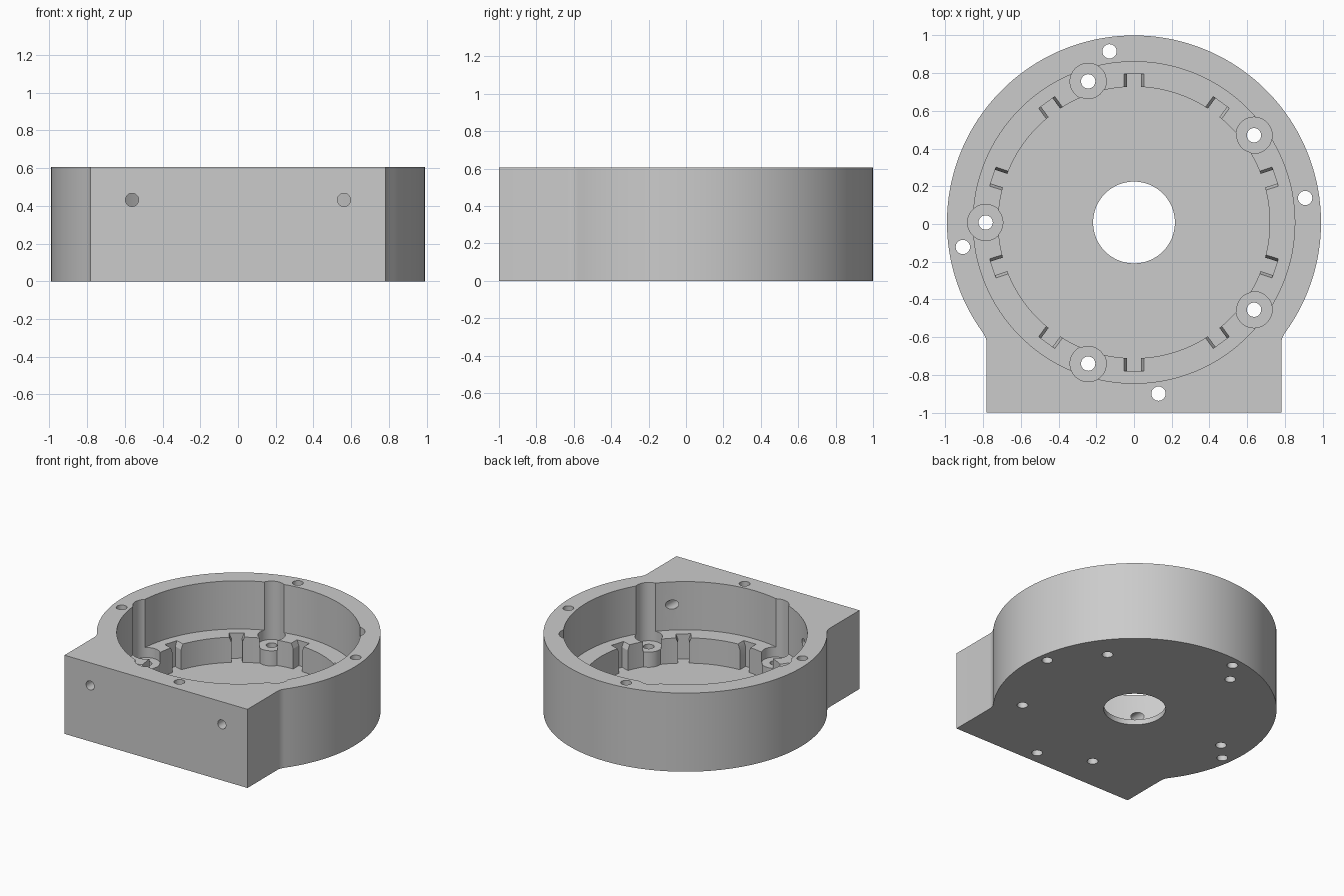
import bpy, bmesh, math
from mathutils import Matrix

if "Cube" in bpy.data.objects:
    bpy.data.objects.remove(bpy.data.objects["Cube"], do_unlink=True)

CY, R, H = 0.008, 0.992, 0.607      # ring centre, outer radius, height
LEDGE, FLOOR, SEAT = 0.235, 0.04, 0.157
BORE, WELL, SLOT_R = 0.853, 0.72, 0.787

grey = bpy.data.materials.new("grey")
grey.use_nodes = True
colour = (0.6, 0.6, 0.6, 1)
grey.diffuse_color = colour
grey.node_tree.nodes["Principled BSDF"].inputs["Base Color"].default_value = colour


def prism(bm, outline, z0, z1, matrix=None):
    """Extrude a flat outline from z0 to z1."""
    face = bm.faces.new([bm.verts.new((x, y, z0)) for x, y in outline])
    ext = bmesh.ops.extrude_face_region(bm, geom=[face])["geom"]
    top = [v for v in ext if isinstance(v, bmesh.types.BMVert)]
    bmesh.ops.translate(bm, verts=top, vec=(0, 0, z1 - z0))
    if matrix:
        bmesh.ops.transform(bm, matrix=matrix, verts=list(face.verts) + top)


def arc(r, cx, cy, start, end, n):
    angles = [start + (end - start) * i / n for i in range(n + 1)]
    return [(cx + r * math.cos(a), cy + r * math.sin(a)) for a in angles]


def circle(r, cx=0, cy=CY, n=32):
    return arc(r, cx, cy, 0, math.tau, n)[:-1]


def make(name, bm):
    bmesh.ops.recalc_face_normals(bm, faces=bm.faces[:])
    mesh = bpy.data.meshes.new(name)
    bm.to_mesh(mesh)
    bm.free()
    mesh.materials.append(grey)
    obj = bpy.data.objects.new(name, mesh)
    bpy.context.collection.objects.link(obj)
    return obj


def combine(operation, parts):
    """Apply a boolean of several prisms (outline, z0, z1[, matrix]) to the housing."""
    bm = bmesh.new()
    for part in parts:
        prism(bm, *part)
    tool = make("cutter", bm)
    tool.hide_render = True
    mod = housing.modifiers.new(operation, "BOOLEAN")
    mod.operation, mod.solver, mod.object = operation, "EXACT", tool
    bpy.ops.object.modifier_apply(modifier=mod.name)
    bpy.data.objects.remove(tool, do_unlink=True)


def around(r, start, count):
    for k in range(count):
        a = math.radians(start) + math.tau * k / count
        yield r * math.cos(a), CY + r * math.sin(a)


# Round body with a square front block, small fillets where they meet
half, fillet = 0.781, 0.1
join = math.asin((half + fillet) / (R + fillet))
blend = arc(fillet, half + fillet, CY - (R + fillet) * math.cos(join), math.pi, math.pi / 2 + join, 6)
ring = arc(R, 0, CY, join - math.pi / 2, 1.5 * math.pi - join, 120)
outline = [(half, -1)] + blend + ring[1:-1]
outline += [(-x, y) for x, y in reversed(blend)] + [(-half, -1)]
bm = bmesh.new()
prism(bm, outline, 0, H)
housing = make("housing", bm)
bpy.context.view_layer.objects.active = housing
housing.select_set(True)

# Wide upper bore, narrower well and the shaft opening
combine("DIFFERENCE", [(circle(BORE, n=128), LEDGE, 1)])
combine("DIFFERENCE", [(circle(WELL, n=128), FLOOR, 0.5)])
combine("DIFFERENCE", [(circle(0.217, n=64), -0.1, 0.5)])

# Ten slots in the ledge, flared at the top
slot = [(0.6, -0.038), (SLOT_R, -0.038), (SLOT_R, 0.038), (0.6, 0.038)]
flare = [(-0.038, 0.195), (0.038, 0.195), (0.053, LEDGE), (0.053, 0.3), (-0.053, 0.3), (-0.053, LEDGE)]
upright = Matrix(((0, 0, 1, 0), (1, 0, 0, 0), (0, 1, 0, 0), (0, 0, 0, 1)))
turns = [Matrix.Translation((0, CY, 0)) @ Matrix.Rotation(math.radians(18 + 36 * k), 4, "Z")
         for k in range(10)]
combine("DIFFERENCE", [(slot, FLOOR, 0.3, t) for t in turns])
combine("DIFFERENCE", [(flare, 0.6, SLOT_R, t @ upright) for t in turns])

# Screw bosses, trimmed to height by slightly wider open channels
seats = list(around(SLOT_R, 36, 5))
combine("UNION", [(circle(0.094, x, y, 48), 0.02, 0.2) for x, y in seats])
combine("DIFFERENCE", [(circle(0.096, x, y, 48), SEAT, 1) for x, y in seats])

# Screw holes through the bosses and through the rim
holes = seats + list(around(0.917, 8.15, 4))
combine("DIFFERENCE", [(circle(0.038, x, y), -0.1, 1) for x, y in holes])

# Two holes from the front face into the bore
forward = Matrix.Translation((0, 0, 0.432)) @ Matrix.Rotation(math.pi / 2, 4, "X")
combine("DIFFERENCE", [(circle(0.035, x, 0), 0.45, 1.1, forward) for x in (-0.562, 0.562)])

bpy.ops.object.shade_smooth_by_angle(angle=math.radians(25))
